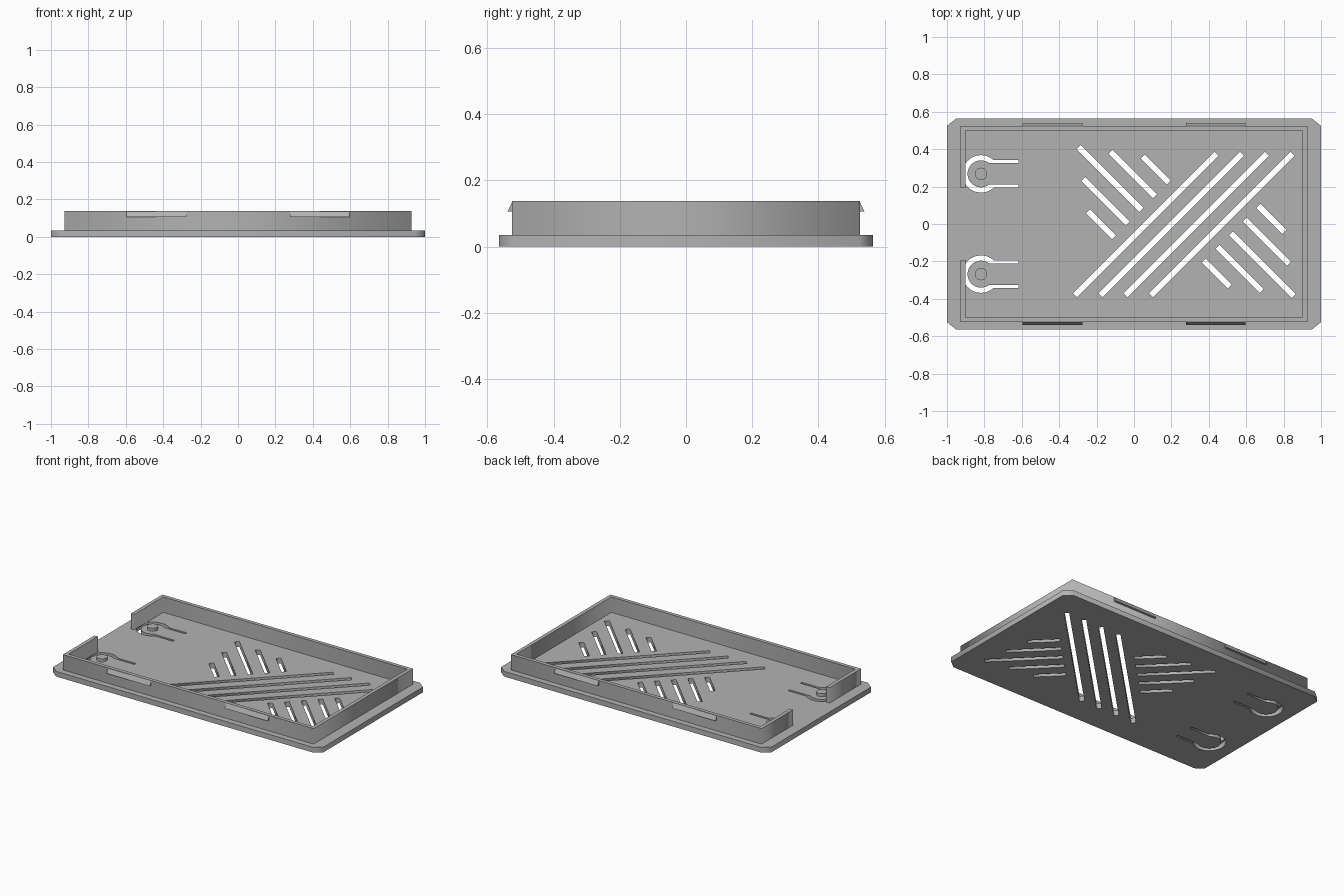
import bpy, bmesh
from math import sin, cos, asin, pi

if "Cube" in bpy.data.objects:
    bpy.data.objects.remove(bpy.data.objects["Cube"])

grey = bpy.data.materials.new("matte grey")
grey.use_nodes = True
COLOUR = (0.45, 0.45, 0.45, 1)
grey.diffuse_color = COLOUR
grey.node_tree.nodes["Principled BSDF"].inputs["Base Color"].default_value = COLOUR


def finish(name, bm):
    """Weld, orient and link a part."""
    bmesh.ops.remove_doubles(bm, verts=bm.verts, dist=1e-5)
    bmesh.ops.recalc_face_normals(bm, faces=bm.faces)
    mesh = bpy.data.meshes.new(name)
    bm.to_mesh(mesh)
    bm.free()
    mesh.materials.append(grey)
    obj = bpy.data.objects.new(name, mesh)
    bpy.context.collection.objects.link(obj)
    return obj


def slab(name, loops, z0, z1):
    """Extrude an outline, with any inner loops left open as holes."""
    curve = bpy.data.curves.new(name + " outline", 'CURVE')
    curve.dimensions = '2D'
    curve.fill_mode = 'BOTH'
    curve.extrude = (z1 - z0) / 2
    for loop in loops:
        spline = curve.splines.new('POLY')
        spline.points.add(len(loop) - 1)
        for point, (x, y) in zip(spline.points, loop):
            point.co = (x, y, 0, 1)
        spline.use_cyclic_u = True
    temp = bpy.data.objects.new(name + " outline", curve)
    bpy.context.collection.objects.link(temp)
    bpy.context.view_layer.update()
    solid = temp.evaluated_get(bpy.context.evaluated_depsgraph_get()).to_mesh()
    bm = bmesh.new()
    bm.from_mesh(solid)
    bmesh.ops.translate(bm, verts=bm.verts, vec=(0, 0, (z0 + z1) / 2))
    bpy.data.objects.remove(temp)
    bpy.data.curves.remove(curve)
    return finish(name, bm)


def slot(x0, y0, x1, y1, half=0.0108):
    """Square-ended slot along a 45 degree diagonal."""
    sx = half if x1 > x0 else -half
    sy = half if y1 > y0 else -half
    return [(x0 - sy, y0 + sx), (x0 + sy, y0 - sx),
            (x1 + sy, y1 - sx), (x1 - sy, y1 + sx)]


def arc(cx, cy, r, a0, a1, n=32):
    return [(cx + r * cos(a0 + (a1 - a0) * i / n),
             cy + r * sin(a0 + (a1 - a0) * i / n)) for i in range(n + 1)]


def keyhole(cx, cy, r_out=0.1, r_in=0.072, h_out=0.073, h_in=0.057, reach=0.2):
    """Gap that frees a round push tab on a springy neck."""
    a, b = asin(h_out / r_out), asin(h_in / r_in)
    return (arc(cx, cy, r_out, a, 2 * pi - a)
            + [(cx + reach, cy - h_out), (cx + reach, cy - h_in)]
            + arc(cx, cy, r_in, 2 * pi - b, b)
            + [(cx + reach, cy + h_in), (cx + reach, cy + h_out)])


BASE, TOP = 0.035, 0.138
TAB_X, TAB_Y = -0.818, 0.268

# Base plate: chamfered corners, vent slots and push tab gaps
X, Y, CX, CY = 1.0, 0.565, 0.95, 0.525
loops = [[(-X, -CY), (-CX, -Y), (CX, -Y), (X, -CY),
          (X, CY), (CX, Y), (-CX, Y), (-X, CY)]]
for i in range(4):
    x = -0.315 + 0.135 * i
    loops.append(slot(x, -0.381, x + 0.757, 0.376))
for i in range(-2, 3):
    reach = 0.335 - 0.098 * abs(i)
    step = 0.073 * i
    x, y = 0.039 + step, 0.076 + step
    loops.append(slot(x, y, x - reach, y + reach))
    x, y = 0.519 + step, -0.049 + step
    loops.append(slot(x, y, x + reach, y - reach))
for side in (-1, 1):
    loops.append(keyhole(TAB_X, side * TAB_Y))
slab("base_plate", loops, 0, BASE)

# Rim wall, open in the middle of the right end
X, Y, T, GAP = 0.927, 0.525, 0.025, 0.193
half = [(-X, GAP), (-X, Y), (X, Y)]
inner = [(X - T, Y - T), (T - X, Y - T), (T - X, GAP)]
outline = (half + [(x, -y) for x, y in reversed(half)]
           + [(x, -y) for x, y in reversed(inner)] + inner)
slab("rim_wall", [outline], BASE, TOP)

# Raised buttons on the push tabs
for side, label in ((-1, "front"), (1, "back")):
    slab(label + "_tab_button",
         [arc(TAB_X, side * TAB_Y, 0.033, 0, 2 * pi, 24)[:-1]], BASE, BASE + 0.02)

# Wedge-shaped snap clips on the long walls
for side, label in ((-1, "front"), (1, "back")):
    for x, hand in ((-0.435, "right"), (0.437, "left")):
        bm = bmesh.new()
        profile = [(Y, 0.106), (Y + 0.014, 0.106), (Y, TOP - 0.002)]
        ends = [[bm.verts.new((x + s * 0.16, side * y, z)) for y, z in profile]
                for s in (-1, 1)]
        for end in ends:
            bm.faces.new(end)
        for i in range(3):
            j = (i + 1) % 3
            bm.faces.new((ends[0][i], ends[0][j], ends[1][j], ends[1][i]))
        finish(f"{label}_{hand}_clip", bm)
